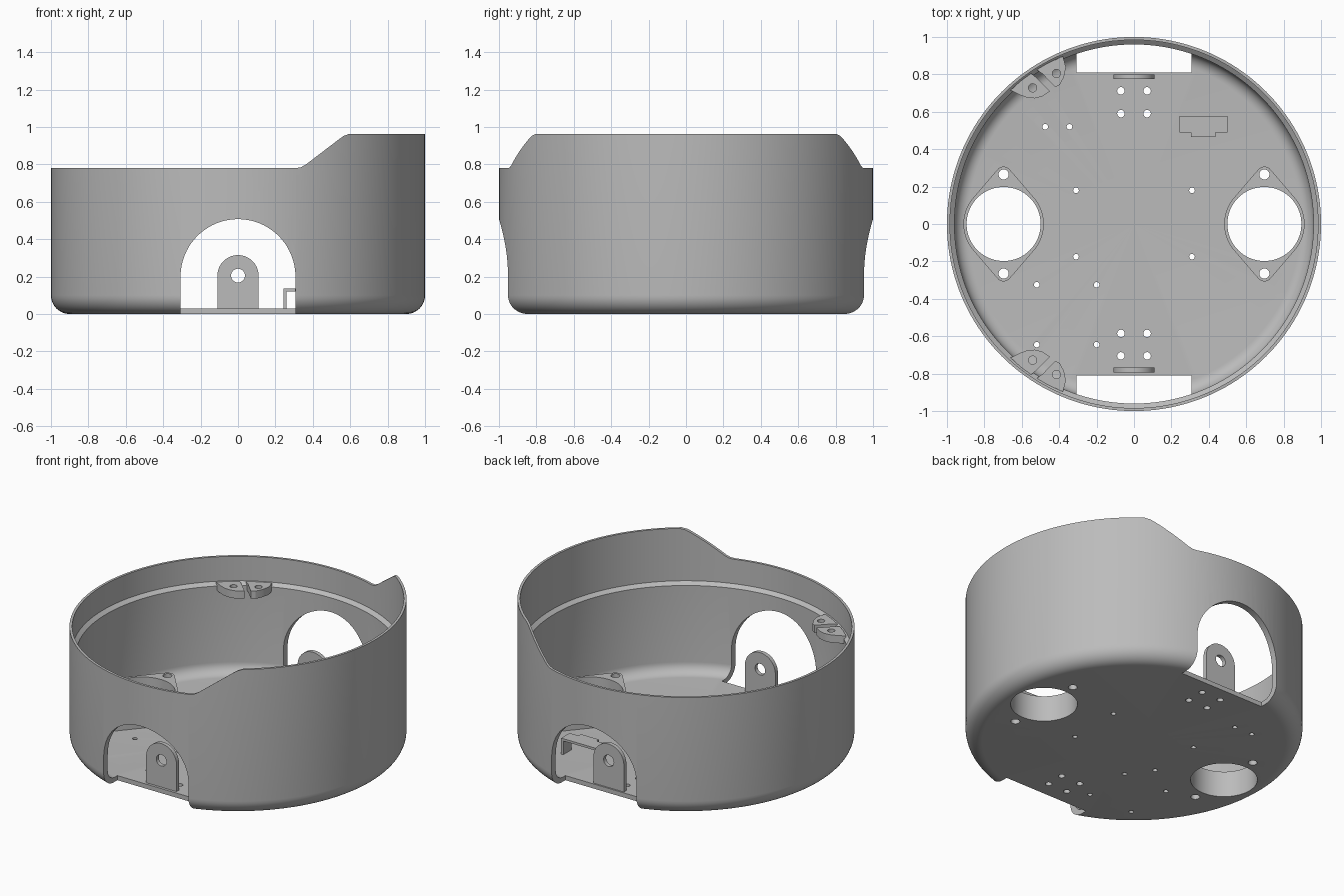
import bpy, bmesh
from math import cos, sin, pi
from mathutils import Vector, Matrix
from mathutils.geometry import convex_hull_2d

cube = bpy.data.objects.get("Cube")
if cube:
    bpy.data.objects.remove(cube, do_unlink=True)

grey = bpy.data.materials.new("plain grey")
grey.use_nodes = True
COLOUR = (0.5, 0.5, 0.5, 1)
grey.diffuse_color = COLOUR
grey.node_tree.nodes["Principled BSDF"].inputs["Base Color"].default_value = COLOUR


def arc(cx, cy, r, a0=0.0, a1=2 * pi, n=32):
    return [(cx + r * cos(a0 + (a1 - a0) * i / n), cy + r * sin(a0 + (a1 - a0) * i / n))
            for i in range(n + 1)]


def circle(cx, cy, r, n=32):
    return arc(cx, cy, r, n=n)[:-1]


def add_prism(bm, outline, d0, d1, axis="z"):
    """Extrude a closed outline along z, or along y for an outline in x and z."""
    place = (lambda a, b, d: (a, b, d)) if axis == "z" else (lambda a, b, d: (a, d, b))
    low, high = [[bm.verts.new(place(a, b, d)) for a, b in outline] for d in (d0, d1)]
    faces = [bm.faces.new(low), bm.faces.new(high)]
    for i in range(len(low)):
        j = (i + 1) % len(low)
        faces.append(bm.faces.new((low[i], low[j], high[j], high[i])))
    bmesh.ops.recalc_face_normals(bm, faces=faces)


def make_object(name, bm):
    mesh = bpy.data.meshes.new(name)
    bm.to_mesh(mesh)
    bm.free()
    mesh.materials.append(grey)
    obj = bpy.data.objects.new(name, mesh)
    bpy.context.collection.objects.link(obj)
    return obj


def prisms(name, *parts):
    bm = bmesh.new()
    for part in parts:
        add_prism(bm, *part)
    return make_object(name, bm)


def activate(obj):
    bpy.ops.object.select_all(action="DESELECT")
    obj.select_set(True)
    bpy.context.view_layer.objects.active = obj


def finish(obj, *cuts):
    """Cut the given prisms out, then smooth the curved sides."""
    activate(obj)
    if cuts:
        cutter = prisms("cutter", *cuts)
        cutter.hide_render = True
        mod = obj.modifiers.new("cut", "BOOLEAN")
        mod.operation, mod.solver, mod.object = "DIFFERENCE", "EXACT", cutter
        bpy.ops.object.modifier_apply(modifier=mod.name)
        bpy.data.objects.remove(cutter, do_unlink=True)
    bpy.ops.object.shade_smooth_by_angle(angle=pi / 6)


# Main dimensions
FLOOR, LEDGE, LOW_RIM, HIGH_RIM = 0.03, 0.62, 0.78, 0.963
INNER, ARCH = 0.96, 0.307
WHEEL_X, EAR_Y = 0.697, 0.265

# Round tub: rounded bottom edge, stepped inner ledge
profile = [(0, 0)] + arc(0.9, 0.1, 0.1, -pi / 2, 0, 10)
profile += [(1, HIGH_RIM), (0.984, HIGH_RIM), (0.984, LEDGE), (INNER, LEDGE - 0.02)]
profile += arc(INNER - 0.07, FLOOR + 0.07, 0.07, 0, -pi / 2, 8) + [(0, FLOOR)]
bm = bmesh.new()
ring = [bm.verts.new((r, 0, z)) for r, z in profile]
edges = [bm.edges.new(pair) for pair in zip(ring, ring[1:])]
bmesh.ops.spin(bm, geom=ring + edges, cent=(0, 0, 0), axis=(0, 0, 1),
               angle=2 * pi, steps=160)
bmesh.ops.remove_doubles(bm, verts=bm.verts, dist=0.0002)
bmesh.ops.recalc_face_normals(bm, faces=bm.faces)
shell = make_object("shell", bm)

# Cuts: lowered rim with an eased slope, two arched openings
slope = [(-1.2, LOW_RIM), (0.31, LOW_RIM), (0.335, 0.784), (0.36, 0.797),
         (0.54, 0.934), (0.565, 0.952), (0.6, HIGH_RIM + 0.002), (0.6, 1.2), (-1.2, 1.2)]
cuts = [(slope, -1.2, 1.2, "y")]
opening = [(-ARCH, -0.2), (ARCH, -0.2)] + arc(0, 0.2, ARCH, 0, pi, 40)
for side in (-1, 1):
    cuts.append((opening, side * 0.81, side * 1.2, "y"))

# Cuts: screw holes in the floor
small = [(-0.475, 0.52), (-0.345, 0.52)]
small += [(x, y) for x in (-0.31, 0.31) for y in (0.18, -0.175)]
small += [(x, y) for x in (-0.52, -0.2) for y in (-0.325, -0.645)]
large = [(x, y) for x in (-0.07, 0.07) for y in (0.712, 0.59, -0.585, -0.705)]
for points, radius in ((small, 0.015), (large, 0.02)):
    cuts += [(circle(x, y, radius, 20), -0.1, 0.2) for x, y in points]


# Round wells with two screw ears, open through the floor
def well_holes(x):
    return [(circle(x, 0, 0.198, 64), -0.1, 0.4)] + [
        (circle(x, y, 0.027, 24), -0.1, 0.4) for y in (-EAR_Y, EAR_Y)]


for name, x in (("left_well", WHEEL_X), ("right_well", -WHEEL_X)):
    points = circle(x, 0, 0.215, 64) + circle(x, EAR_Y, 0.042) + circle(x, -EAR_Y, 0.042)
    outline = [points[i] for i in convex_hull_2d([Vector(p) for p in points])]
    finish(prisms(name, (outline, 0.01, 0.17)), *well_holes(x))
    cuts += well_holes(x)
finish(shell, *cuts)

# Upright brackets with a round top and a pin hole
tab = [(-0.11, 0.01), (0.11, 0.01)] + arc(0, 0.205, 0.11, 0, pi, 32)
for name, y in (("front_bracket", -0.78), ("back_bracket", 0.787)):
    finish(prisms(name, (tab, y - 0.013, y + 0.013, "y")),
           (circle(0, 0.205, 0.037), y - 0.1, y + 0.1, "y"))

# Paired screw pads at ledge height
wide_pad = [(-0.66, 0.715), (-0.61, 0.69), (-0.57, 0.675), (-0.53, 0.672), (-0.49, 0.682),
            (-0.45, 0.71), (-0.525, 0.785), (-0.55, 0.805), (-0.605, 0.765)]
thin_pad = [(-0.42, 0.732), (-0.396, 0.745), (-0.375, 0.785), (-0.364, 0.838),
            (-0.38, 0.897), (-0.46, 0.86), (-0.52, 0.825), (-0.49, 0.803)]
for end, side in (("back", 1), ("front", -1)):
    for kind, outline, hole in (("wide", wide_pad, (-0.542, 0.728)),
                                ("thin", thin_pad, (-0.415, 0.805))):
        outline = [(x, y * side) for x, y in outline]
        finish(prisms(f"{end}_{kind}_pad", (outline, LEDGE - 0.05, LEDGE)),
               (circle(hole[0], hole[1] * side, 0.022, 24), 0.4, 0.8))

# Small bridge over a connector: two legs, a roof and its tongue
roof = [(0.243, 0.49), (0.305, 0.49), (0.305, 0.465), (0.435, 0.465),
        (0.435, 0.49), (0.5, 0.49), (0.5, 0.577), (0.243, 0.577)]
finish(prisms("connector_roof", (roof, 0.12, 0.135)))
for name, x in (("connector_inner_leg", 0.243), ("connector_outer_leg", 0.485)):
    leg = [(x, 0.49), (x + 0.015, 0.49), (x + 0.015, 0.577), (x, 0.577)]
    finish(prisms(name, (leg, 0.02, 0.12)))
